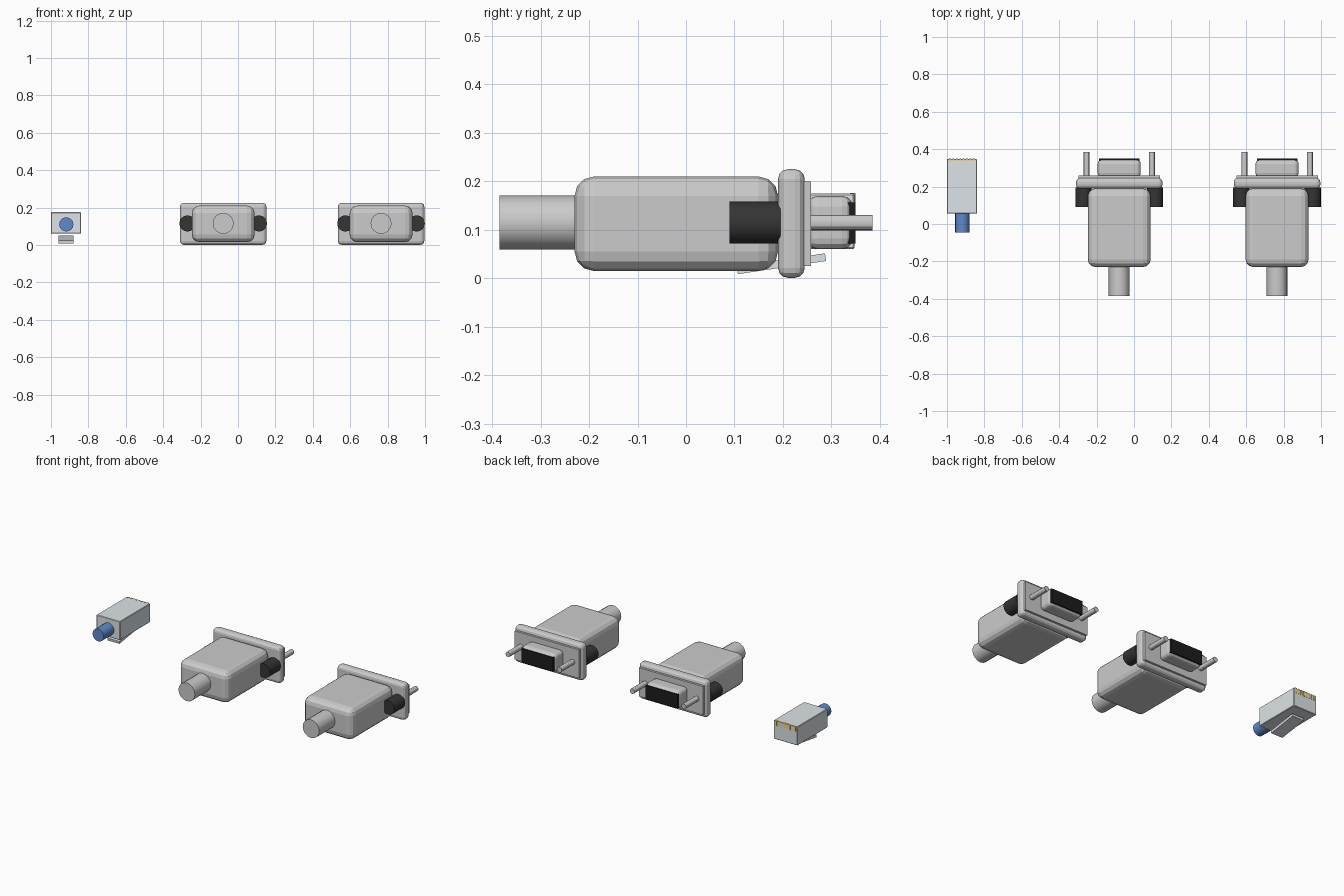
import bpy, math

if "Cube" in bpy.data.objects:
    bpy.data.objects.remove(bpy.data.objects["Cube"])


def material(name, rgb):
    m = bpy.data.materials.new(name)
    m.diffuse_color = (*rgb, 1)
    m.use_nodes = True
    m.node_tree.nodes["Principled BSDF"].inputs["Base Color"].default_value = m.diffuse_color
    return m


BLACK = material("black_plastic", (0.012, 0.012, 0.012))
DARK = material("dark_grip", (0.035, 0.035, 0.035))
CLEAR = material("clear_plastic", (0.72, 0.77, 0.8))
BLUE = material("blue_jacket", (0.12, 0.25, 0.6))
GOLD = material("gold", (0.85, 0.65, 0.2))


def finish(ob, name, mat, bevel=0, segments=3):
    ob.name = name
    if mat:
        ob.data.materials.append(mat)
    if bevel:
        b = ob.modifiers.new("round", "BEVEL")
        b.width, b.segments = bevel, segments
    return ob


def box(name, x, y, z, mat=None, bevel=0, segments=3):
    """Box given by (min, max) on each axis."""
    bpy.ops.mesh.primitive_cube_add(size=1, location=[sum(r) / 2 for r in (x, y, z)])
    ob = bpy.context.object
    ob.scale = [r[1] - r[0] for r in (x, y, z)]
    bpy.ops.object.transform_apply(location=False, rotation=False, scale=True)
    return finish(ob, name, mat, bevel, segments)


def rod(name, x, z, y, radius, sides, mat=None):
    """Cylinder running along y between y[0] and y[1]."""
    bpy.ops.mesh.primitive_cylinder_add(
        vertices=sides, radius=radius, depth=y[1] - y[0],
        location=(x, sum(y) / 2, z), rotation=(math.pi / 2, 0, 0))
    ob = bpy.context.object
    bpy.ops.object.shade_smooth_by_angle(angle=math.radians(30))
    return finish(ob, name, mat)


def wide_plug(tag, cx):
    def span(half):
        return (cx - half, cx + half)

    # Moulded hood, cable and flange
    box(f"hood_{tag}", span(0.168), (-0.23, 0.19), (0.015, 0.21), None, 0.04)
    rod(f"cable_{tag}", cx, 0.115, (-0.385, -0.21), 0.056, 16)
    box(f"flange_{tag}", span(0.231), (0.19, 0.245), (0.001, 0.225), None, 0.02)
    box(f"face_plate_{tag}", span(0.218), (0.235, 0.258), (0.025, 0.2))
    # Metal shell with black socket insert
    box(f"shell_{tag}", span(0.115), (0.25, 0.344), (0.06, 0.17), None, 0.022)
    box(f"socket_{tag}", span(0.108), (0.28, 0.35), (0.072, 0.156), BLACK)
    # Thumbscrews on both sides
    for side, s in (("left", -1), ("right", 1)):
        rod(f"thumb_grip_{side}_{tag}", cx + s * 0.191, 0.115, (0.09, 0.195), 0.0435, 16, DARK)
        rod(f"screw_{side}_{tag}", cx + s * 0.175, 0.115, (0.19, 0.385), 0.016, 12)


wide_plug("a", -0.079)
wide_plug("b", 0.765)

# Small network plug
box("network_plug_body", (-1, -0.84), (0.055, 0.348), (0.06, 0.175), CLEAR, 0.003, 1)
rod("network_cable", -0.918, 0.11, (-0.045, 0.07), 0.038, 16, BLUE)
clip = box("latch_clip", (-0.96, -0.88), (0.105, 0.289), (0.022, 0.038), CLEAR)
clip.rotation_euler.x = math.radians(8.5)
for i in range(8):
    x = -0.92 + (i - 3.5) * 0.0185
    box(f"contact_{i + 1}", (x - 0.005, x + 0.005), (0.338, 0.35), (0.145, 0.1755), GOLD)
